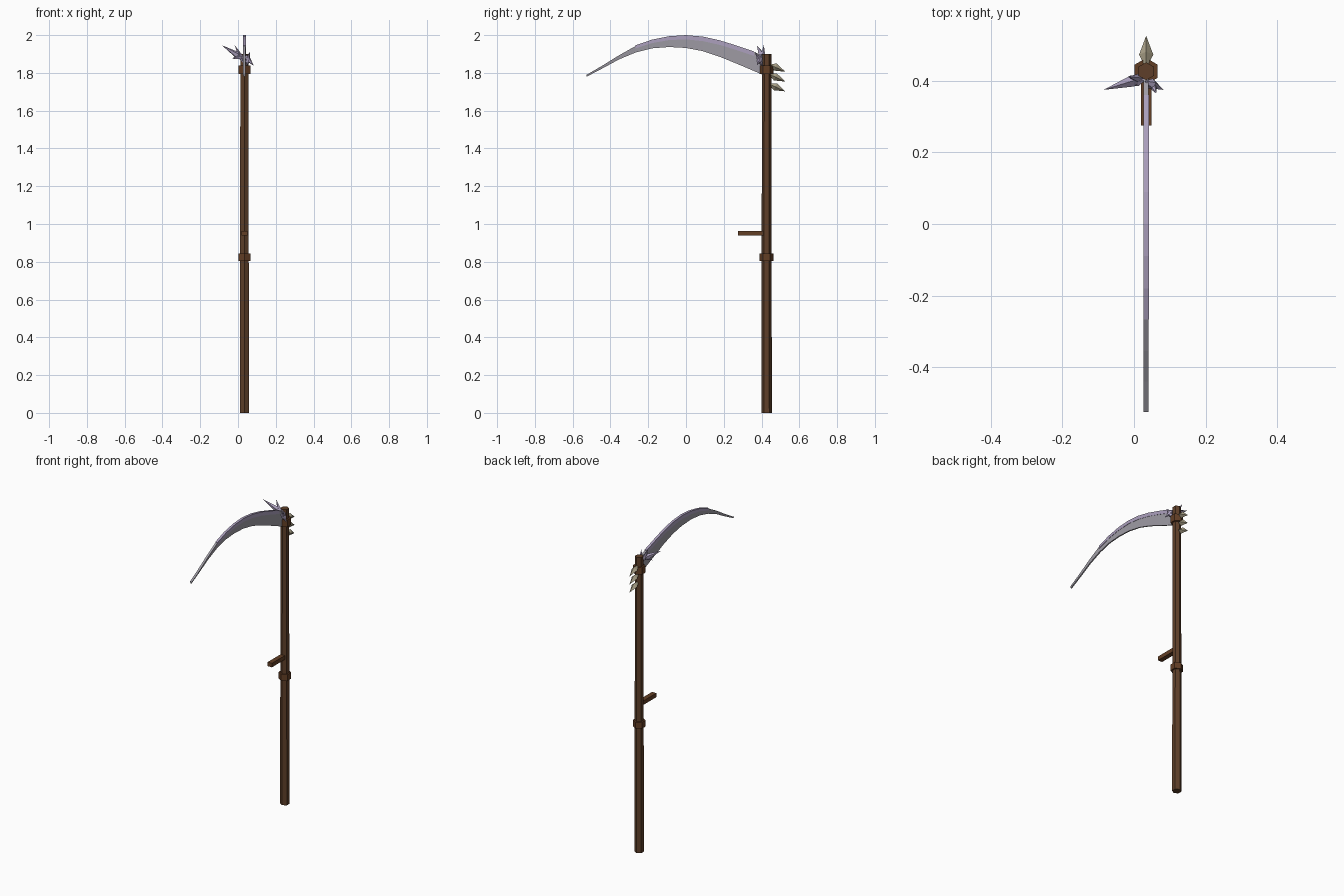
import bpy, bmesh, math
from mathutils import Vector, Matrix

if "Cube" in bpy.data.objects:
    bpy.data.objects.remove(bpy.data.objects["Cube"])

CX, CY = 0.034, 0.427   # pole axis


def material(name, rgb):
    m = bpy.data.materials.new(name)
    lin = [((c / 255 + 0.055) / 1.055) ** 2.4 for c in rgb]
    m.diffuse_color = (*lin, 1)
    m.use_nodes = True
    m.node_tree.nodes["Principled BSDF"].inputs["Base Color"].default_value = m.diffuse_color
    return m


WOOD = material("dark wood", (94, 63, 41))
BAND = material("brown band", (98, 62, 37))
STEEL = material("grey steel", (160, 157, 166))
LILAC = material("lilac crystal", (172, 160, 190))
BONE = material("bone", (172, 163, 138))


def finish(bm, name, mat):
    bmesh.ops.recalc_face_normals(bm, faces=bm.faces)
    me = bpy.data.meshes.new(name)
    bm.to_mesh(me)
    bm.free()
    me.materials.append(mat)
    ob = bpy.data.objects.new(name, me)
    bpy.context.collection.objects.link(ob)
    return ob


def hex_post(name, z0, z1, r0, r1, mat):
    """Six-sided post with a corner facing the front."""
    bm = bmesh.new()
    place = Matrix.Translation((CX, CY, (z0 + z1) / 2)) 
    bmesh.ops.create_cone(bm, cap_ends=True, segments=6, radius1=r0, radius2=r1, depth=z1 - z0)
    if abs(max(v.co.y for v in bm.verts) - max(r0, r1)) > 1e-4:
        place = place @ Matrix.Rotation(math.radians(30), 4, 'Z')
    bmesh.ops.transform(bm, matrix=place, verts=bm.verts)
    return finish(bm, name, mat)


def spike(name, base, tip, r, mat, sides=4, belly=0.35):
    """Pointed crystal: a ring between two end points."""
    base, tip = Vector(base), Vector(tip)
    axis = (tip - base).normalized()
    ref = Vector((1, 0, 0)) if abs(axis.x) < 0.7 else Vector((0, 0, 1))
    u = (ref - axis * ref.dot(axis)).normalized()
    w = axis.cross(u)
    mid = base.lerp(tip, belly)
    bm = bmesh.new()
    a, b = bm.verts.new(base), bm.verts.new(tip)
    ring = []
    for i in range(sides):
        t = 2 * math.pi * i / sides
        ring.append(bm.verts.new(mid + r * (math.cos(t) * u + math.sin(t) * w)))
    for i in range(sides):
        p, q = ring[i], ring[(i + 1) % sides]
        bm.faces.new((a, q, p))
        bm.faces.new((b, p, q))
    return finish(bm, name, mat)


def swept(name, sections, mat):
    """Strip from (y, z_top, z_bottom, half_top, half_bottom) sections."""
    bm = bmesh.new()
    rings = [[bm.verts.new((CX + sx, y, z)) for sx, z in
              ((-ht, zt), (ht, zt), (hb, zb), (-hb, zb))]
             for y, zt, zb, ht, hb in sections]
    for r, s in zip(rings, rings[1:]):
        for i in range(4):
            j = (i + 1) % 4
            bm.faces.new((r[i], r[j], s[j], s[i]))
    bm.faces.new(rings[0])
    bm.faces.new(rings[-1])
    return finish(bm, name, mat)


# pole and collars
hex_post("pole", 0, 1.90, 0.0275, 0.025, WOOD)
hex_post("lower_collar", 0.805, 0.845, 0.037, 0.037, BAND)
hex_post("upper_collar", 1.795, 1.84, 0.037, 0.037, BAND)

# side grip
bm = bmesh.new()
bmesh.ops.create_cube(bm, size=1, matrix=Matrix.Translation((CX, 0.345, 0.951))
                      @ Matrix.Diagonal((0.03, 0.14, 0.026, 1)))
finish(bm, "grip", BAND)

# curved blade: y, outer edge z, inner edge z
CURVE = [(-0.526, 1.79, 1.78), (-0.44, 1.840, 1.825), (-0.355, 1.893, 1.871),
         (-0.267, 1.942, 1.908), (-0.18, 1.972, 1.930), (-0.09, 1.990, 1.937),
         (0.0, 1.996, 1.932), (0.09, 1.988, 1.915), (0.18, 1.968, 1.885),
         (0.27, 1.940, 1.848), (0.36, 1.910, 1.810), (0.43, 1.882, 1.780)]
swept("blade", [(y, t, b, 0.007, 0.004) for y, t, b in CURVE], STEEL)

# lilac back edge along the thick part of the blade
swept("blade_spine", [(y, t + 0.004, t - 0.012 - 0.008 * min(1, (y + 0.267) * 3), 0.008, 0.008)
                      for y, t, b in CURVE[3:-1]], LILAC)

# crystals around the blade root
CRYSTALS = [((0.035, 0.412, 1.87), (-0.085, 0.375, 1.946), 0.017),
            ((0.030, 0.405, 1.85), (-0.018, 0.412, 1.948), 0.014),
            ((0.035, 0.405, 1.89), (-0.035, 0.385, 1.875), 0.013),
            ((0.030, 0.400, 1.90), (0.083, 0.375, 1.838), 0.016),
            ((0.045, 0.405, 1.835), (0.062, 0.365, 1.912), 0.014)]
for i, (base, tip, r) in enumerate(CRYSTALS):
    spike(f"crystal_{i + 1}", base, tip, r, LILAC, sides=5)

# three bone claws on the back of the pole
for i in range(3):
    z = 1.848 - 0.052 * i
    spike(f"claw_{i + 1}", (CX, 0.435, z), (CX, 0.526, z - 0.042), 0.020, BONE, belly=0.42)
